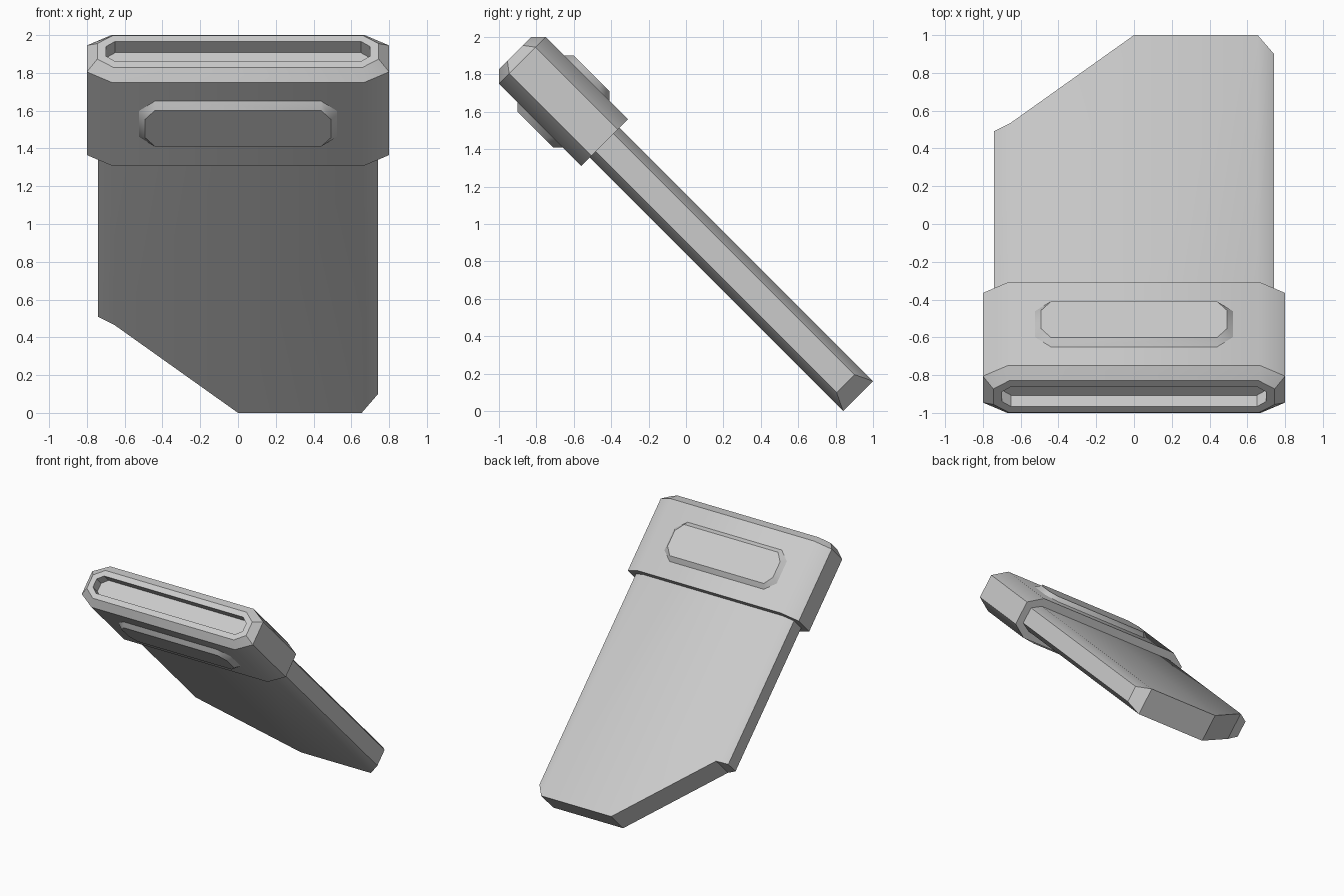
import bpy
import bmesh
from math import radians

if "Cube" in bpy.data.objects:
    bpy.data.objects.remove(bpy.data.objects["Cube"])


def section(columns):
    """Closed loop from (position, half-thickness) columns, left to right."""
    return [(x, h) for x, h in columns] + [(x, -h) for x, h in reversed(columns)]


def octagon(x, flat, h, corner):
    return section([(-x, corner), (-flat, h), (flat, h), (x, corner)])


def loft(name, loops):
    """Skin matching loops of 3D points and cap both ends with quad strips."""
    bm = bmesh.new()
    rings = [[bm.verts.new(p) for p in loop] for loop in loops]
    n = len(rings[0])
    for a, b in zip(rings, rings[1:]):
        for i in range(n):
            j = (i + 1) % n
            bm.faces.new((a[i], a[j], b[j], b[i]))
    for r in (rings[0], rings[-1]):
        for i in range(n // 2 - 1):
            bm.faces.new((r[i], r[i + 1], r[n - 2 - i], r[n - 1 - i]))
    bmesh.ops.recalc_face_normals(bm, faces=bm.faces[:])
    mesh = bpy.data.meshes.new(name)
    bm.to_mesh(mesh)
    bm.free()
    mesh.shade_smooth()
    mesh.set_sharp_from_angle(angle=radians(35))
    obj = bpy.data.objects.new(name, mesh)
    bpy.context.collection.objects.link(obj)
    # The whole model leans 45 degrees
    obj.location = (0, 0.5, 0.5)
    obj.rotation_euler = (radians(45), 0, 0)
    return obj


# Collar: octagonal sleeve with chamfered rim and a shallow slot in the top
outer = octagon(0.8, 0.67, 0.177, 0.099)
rim = octagon(0.745, 0.66, 0.12, 0.058)
slot = octagon(0.7, 0.65, 0.075, 0.035)
levels = [(outer, 1.322), (outer, 1.945), (rim, 2.0), (slot, 2.0), (slot, 1.915)]
loft("collar", [[(x, y, z) for x, y in loop] for loop, z in levels])

# Blade: flat bevelled body with one corner cut off diagonally at the tip
body = section([(-0.74, 0.068), (-0.655, 0.113), (0, 0.113),
                (0.655, 0.113), (0.74, 0.068)])
tip = [0.08, 0.065, -0.594, -0.594, -0.5]
loft("blade", [[(x, y, 1.4) for x, y in body],
               [(x, y, z) for (x, y), z in zip(body, tip + tip[::-1])]])

# Raised panels on both faces of the collar
base = octagon(0.525, 0.44, 0.17, 0.096)
top = octagon(0.493, 0.44, 0.135, 0.067)
for name, side in (("front_panel", -1), ("back_panel", 1)):
    loft(name, [[(x, side * y, 1.634 + z) for x, z in loop]
                for loop, y in ((base, 0.15), (base, 0.177), (top, 0.212))])
